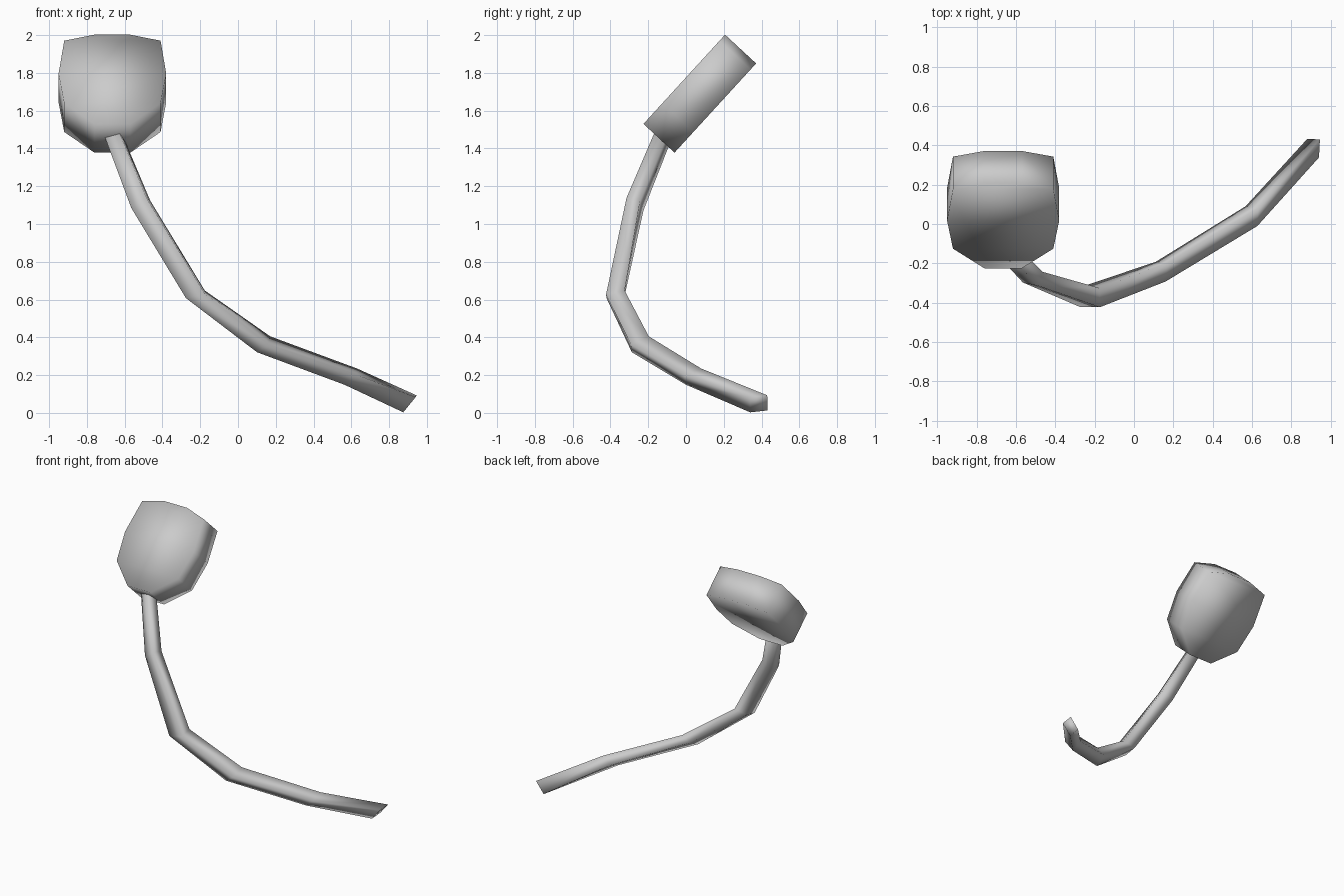
import bpy
import bmesh
from mathutils import Vector

cube = bpy.data.objects.get("Cube")
if cube:
    bpy.data.objects.remove(cube, do_unlink=True)

# Single plain grey
grey = bpy.data.materials.new("grey")
grey.use_nodes = True
colour = (0.6, 0.6, 0.6, 1)
grey.diffuse_color = colour
bsdf = next(n for n in grey.node_tree.nodes if n.type == 'BSDF_PRINCIPLED')
bsdf.inputs["Base Color"].default_value = colour


def finish(name, bm):
    """Turn a bmesh into a smooth shaded grey object."""
    bmesh.ops.recalc_face_normals(bm, faces=bm.faces[:])
    mesh = bpy.data.meshes.new(name)
    bm.to_mesh(mesh)
    bm.free()
    mesh.materials.append(grey)
    for p in mesh.polygons:
        p.use_smooth = True
    obj = bpy.data.objects.new(name, mesh)
    bpy.context.collection.objects.link(obj)
    return obj


def bridge(bm, a, b):
    """Quads between two closed rings of vertices."""
    n = len(a)
    for i in range(n):
        j = (i + 1) % n
        bm.faces.new((a[i], a[j], b[j], b[i]))


# Microphone head: rounded outline, extruded and tilted back
centre = Vector((-0.665, 0.073, 1.69))
along = Vector((0, 0.43, 0.47)).normalized()
facing = Vector((0, -0.735, 0.68)).normalized()
half_thickness = 0.112
# half width and position along the head, bottom to top
rows = [(0.095, -0.32), (0.255, -0.172), (0.285, 0.04),
        (0.255, 0.277), (0.095, 0.32)]

bm = bmesh.new()
rings = []
for side in (1, -1):
    def vert(x, u):
        return bm.verts.new(centre + Vector((x, 0, 0)) + along * u
                            + facing * side * half_thickness)
    right = [vert(-w, u) for w, u in rows]
    left = [vert(w, u) for w, u in rows]
    for i in range(len(rows) - 1):
        bm.faces.new((right[i], left[i], left[i + 1], right[i + 1]))
    rings.append(left + right[::-1])
bridge(bm, *rings)
finish("microphone_head", bm)

# Boom arm: four-sided tube; each ring has a centre and two half diagonals
sections = [
    ((-0.66, -0.12, 1.47), (0.045, 0.025, 0.01), (-0.025, 0.04, -0.03)),
    ((-0.515, -0.27, 1.105), (0.05, 0.027, 0.02), (-0.03, 0.045, -0.033)),
    ((-0.226, -0.373, 0.628), (0.05, 0.048, 0.02), (-0.052, 0.05, 0.0)),
    ((0.136, -0.242, 0.363), (0.035, 0.045, 0.042), (-0.025, 0.05, 0.0)),
    ((0.597, 0.04, 0.192), (0.033, 0.04, 0.043), (-0.03, 0.05, -0.01)),
    ((0.91, 0.385, 0.048), (0.035, 0.045, 0.045), (-0.03, 0.047, -0.035)),
]
bm = bmesh.new()
rings = []
for c, a, b in sections:
    c, a, b = Vector(c), Vector(a), Vector(b)
    rings.append([bm.verts.new(c + d) for d in (a, b, -a, -b)])
for r0, r1 in zip(rings, rings[1:]):
    bridge(bm, r0, r1)
bm.faces.new(rings[0])
bm.faces.new(rings[-1])
finish("boom_arm", bm)
